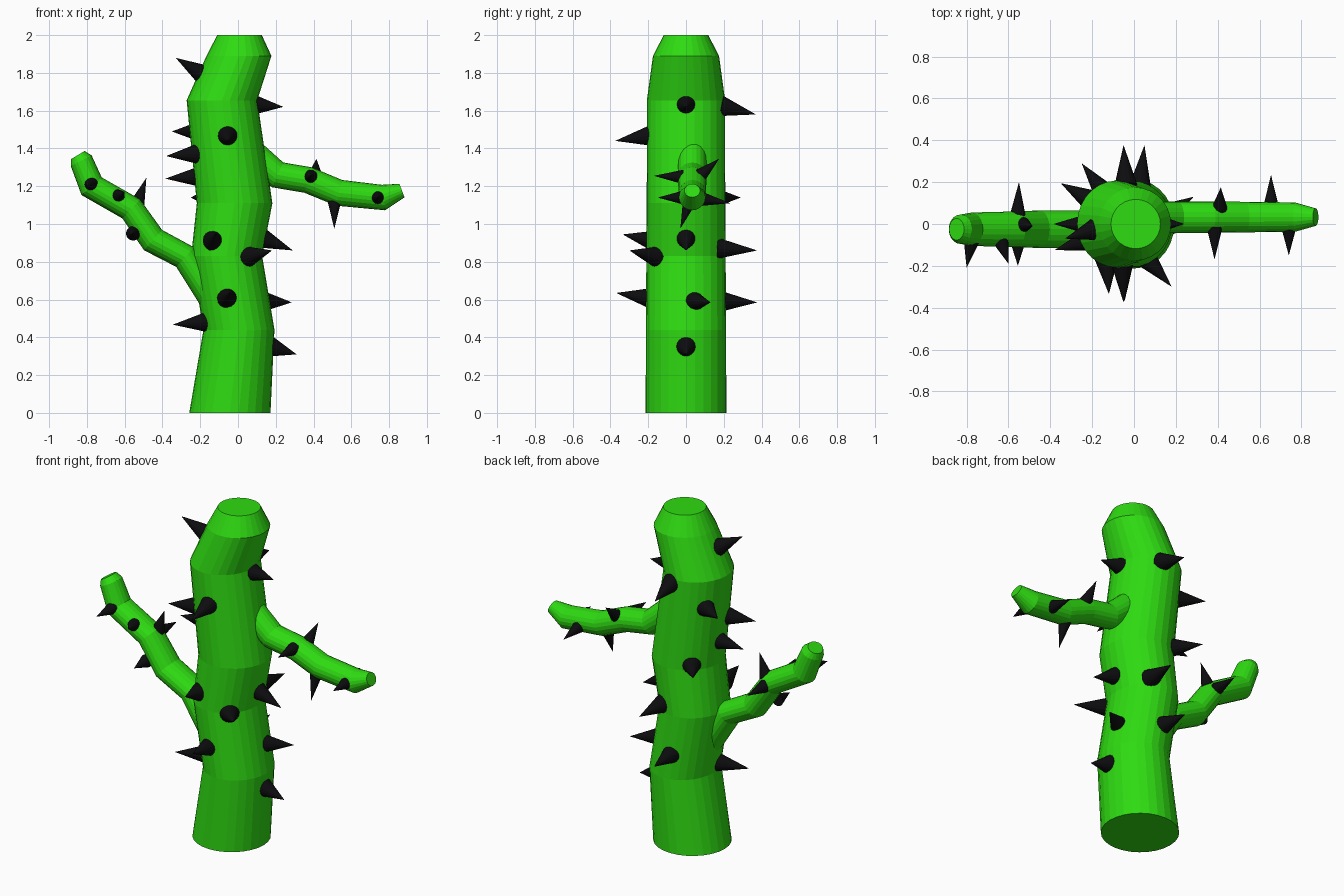
import bpy, bmesh, math
from mathutils import Vector


def material(name, rgb):
    m = bpy.data.materials.new(name)
    m.diffuse_color = (*rgb, 1)
    return m


GREEN = material("cactus_green", (0.028, 0.71, 0.006))
BLACK = material("spine_black", (0.004, 0.004, 0.005))


def finish(bm, name, mat):
    bmesh.ops.recalc_face_normals(bm, faces=bm.faces)
    me = bpy.data.meshes.new(name)
    bm.to_mesh(me)
    bm.free()
    me.materials.append(mat)
    ob = bpy.data.objects.new(name, me)
    bpy.context.collection.objects.link(ob)
    return ob


def loft(name, rings, y, sides, flat=False):
    """Tube through rings (x, z, in-plane radius, y radius); flat keeps rings level."""
    bm = bmesh.new()
    pts = [Vector((r[0], y, r[1])) for r in rings]
    loops = []
    for i, (x, z, ra, ry) in enumerate(rings):
        t = Vector((0, 0, 0))
        if i > 0:
            t += (pts[i] - pts[i - 1]).normalized()
        if i < len(pts) - 1:
            t += (pts[i + 1] - pts[i]).normalized()
        t = Vector((0, 0, 1)) if flat else t.normalized()
        side = Vector((0, 1, 0)).cross(t)
        loop = []
        for k in range(sides):
            a = 2 * math.pi * k / sides
            p = pts[i] + side * ra * math.cos(a) + Vector((0, ry * math.sin(a), 0))
            loop.append(bm.verts.new(p))
        loops.append(loop)
    for a, b in zip(loops, loops[1:]):
        for k in range(sides):
            n = (k + 1) % sides
            bm.faces.new((a[k], a[n], b[n], b[k]))
    bm.faces.new(loops[0])
    bm.faces.new(loops[-1])
    return finish(bm, name, GREEN)


def spines(name, radius, pairs):
    """Cones from a base point on the skin to a tip point."""
    bm = bmesh.new()
    for base, tip in pairs:
        b, t = Vector(base), Vector(tip)
        d = (t - b).normalized()
        b -= d * 0.02
        q = d.to_track_quat('Z', 'Y').to_matrix().to_4x4()
        q.translation = (b + t) / 2
        bmesh.ops.create_cone(bm, cap_ends=True, segments=16, radius1=radius,
                              radius2=0, depth=(t - b).length, matrix=q)
    return finish(bm, name, BLACK)


# Wavy trunk with a tapered top
loft("trunk", [
    (-0.043, 0.0, 0.215, 0.214), (0.005, 0.44, 0.188, 0.212),
    (-0.06, 0.83, 0.188, 0.21), (-0.018, 1.11, 0.2, 0.208),
    (-0.085, 1.655, 0.187, 0.207), (0.005, 1.89, 0.172, 0.175),
    (0.008, 2.0, 0.118, 0.118)], 0.0, 28, flat=True)

# Left and right arms
loft("left_arm", [
    (-0.13, 0.6, 0.075, 0.09), (-0.28, 0.825, 0.07, 0.09),
    (-0.45, 0.915, 0.072, 0.09), (-0.565, 1.08, 0.069, 0.085),
    (-0.775, 1.2, 0.071, 0.08), (-0.83, 1.335, 0.062, 0.07),
    (-0.848, 1.365, 0.042, 0.052)], -0.025, 20)
loft("right_arm", [
    (0.06, 1.38, 0.08, 0.075), (0.21, 1.26, 0.072, 0.075),
    (0.37, 1.233, 0.07, 0.075), (0.535, 1.165, 0.07, 0.073),
    (0.77, 1.14, 0.068, 0.07), (0.868, 1.177, 0.038, 0.042)], 0.033, 20)

# Spines on the trunk
spines("trunk_spines", 0.055, [
    ((-0.2, -0.03, 1.8), (-0.33, -0.07, 1.88)),
    ((0.1, 0, 1.63), (0.24, 0, 1.62)),
    ((-0.055, -0.205, 1.465), (-0.05, -0.375, 1.44)),
    ((-0.22, 0.12, 1.49), (-0.35, 0.195, 1.49)),
    ((-0.23, -0.08, 1.37), (-0.38, -0.125, 1.36)),
    ((-0.22, 0, 1.25), (-0.385, 0, 1.24)),
    ((-0.15, 0.16, 1.14), (-0.25, 0.29, 1.14)),
    ((-0.13, -0.19, 0.915), (-0.12, -0.335, 0.945)),
    ((0.14, 0, 0.92), (0.29, 0, 0.86)),
    ((0.065, -0.17, 0.83), (0.18, -0.3, 0.86)),
    ((-0.055, -0.205, 0.61), (-0.045, -0.37, 0.635)),
    ((0.15, 0.05, 0.59), (0.285, 0.13, 0.585)),
    ((-0.18, -0.06, 0.48), (-0.345, -0.11, 0.467)),
    ((0.19, 0, 0.345), (0.31, 0, 0.31)),
    ((-0.04, 0.205, 1.62), (-0.05, 0.37, 1.58)),
    ((0.03, 0.19, 0.87), (0.05, 0.377, 0.86)),
    ((-0.04, 0.205, 0.59), (-0.05, 0.377, 0.585))])

# Spines on the arms
spines("arm_spines", 0.038, [
    ((0.385, -0.035, 1.25), (0.385, -0.17, 1.255)),
    ((0.74, -0.03, 1.14), (0.74, -0.15, 1.14)),
    ((0.41, 0.09, 1.27), (0.415, 0.175, 1.345)),
    ((0.655, 0.1, 1.13), (0.655, 0.235, 1.11)),
    ((0.51, 0.015, 1.11), (0.51, -0.03, 0.975)),
    ((-0.78, -0.1, 1.21), (-0.8, -0.21, 1.2)),
    ((-0.63, -0.1, 1.15), (-0.6, -0.19, 1.17)),
    ((-0.555, -0.1, 0.95), (-0.555, -0.2, 0.95)),
    ((-0.525, -0.005, 1.13), (-0.485, -0.01, 1.245)),
    ((-0.555, 0.06, 1.08), (-0.55, 0.2, 1.08))])
